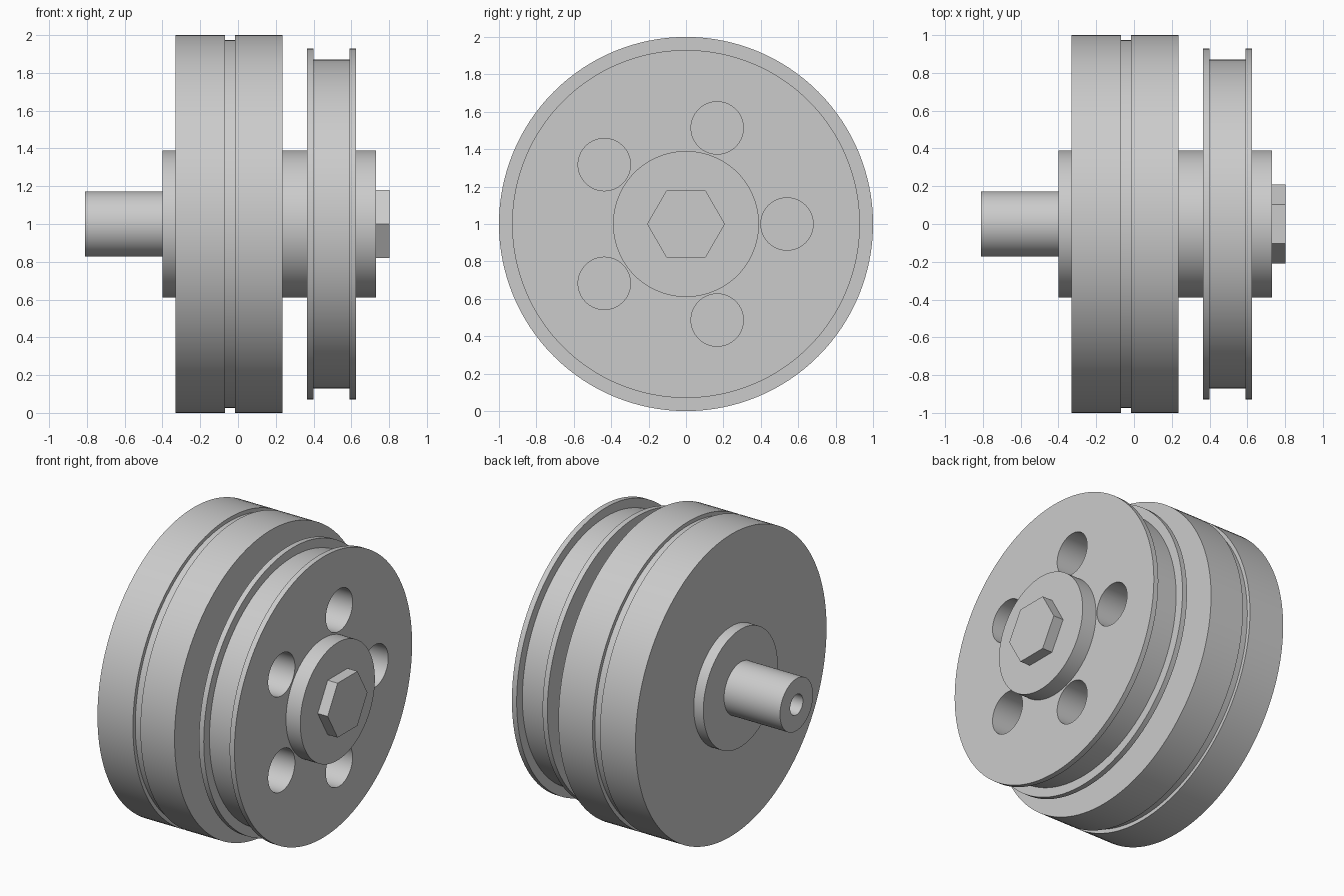
import bpy, bmesh
from math import cos, sin, tau, pi
from mathutils import Matrix

cube = bpy.data.objects.get("Cube")
if cube:
    bpy.data.objects.remove(cube, do_unlink=True)

AXIS_Z = 1.0

steel = bpy.data.materials.new("plain_grey")
steel.use_nodes = True
steel.diffuse_color = (0.6, 0.6, 0.6, 1)
steel.node_tree.nodes["Principled BSDF"].inputs["Base Color"].default_value = (0.6, 0.6, 0.6, 1)


def finish(name, bm, smooth=True):
    bmesh.ops.recalc_face_normals(bm, faces=bm.faces)
    mesh = bpy.data.meshes.new(name)
    bm.to_mesh(mesh)
    bm.free()
    mesh.materials.append(steel)
    obj = bpy.data.objects.new(name, mesh)
    bpy.context.collection.objects.link(obj)
    if smooth:
        smooth_by_angle(obj)
    return obj


def smooth_by_angle(obj):
    bpy.ops.object.select_all(action='DESELECT')
    obj.select_set(True)
    bpy.context.view_layer.objects.active = obj
    bpy.ops.object.shade_smooth_by_angle(angle=pi / 6)


def lathe(name, profile, sides=128, smooth=True):
    """Turn an (x, radius) profile about the x axis and cap its ends."""
    bm = bmesh.new()
    rings = [[bm.verts.new((x, r * cos(tau * i / sides), AXIS_Z + r * sin(tau * i / sides)))
              for i in range(sides)] for x, r in profile]
    for a, b in zip(rings, rings[1:]):
        for i in range(sides):
            j = (i + 1) % sides
            bm.faces.new((a[i], a[j], b[j], b[i]))
    bm.faces.new(rings[0])
    bm.faces.new(rings[-1])
    return finish(name, bm, smooth)


# Wide wheel with a shallow groove round its rim
lathe("main_wheel", [(-0.33, 1), (-0.07, 1), (-0.07, 0.975), (-0.015, 0.975),
                     (-0.015, 1), (0.235, 1)])

# Hub collars behind, between and in front of the wheels
lathe("rear_collar", [(-0.40, 0.39), (-0.33, 0.39)])
lathe("middle_collar", [(0.235, 0.39), (0.365, 0.39)])
lathe("front_collar", [(0.625, 0.39), (0.73, 0.39)])

# Shaft with a blind bore in its end
lathe("shaft", [(-0.40, 0.173), (-0.81, 0.173), (-0.81, 0.067), (-0.50, 0.067)])

# Hexagonal bolt head
lathe("bolt_head", [(0.73, 0.208), (0.803, 0.208)], sides=6, smooth=False)

# Grooved pulley with five through holes
pulley = lathe("pulley", [(0.365, 0.93), (0.40, 0.93), (0.40, 0.87), (0.59, 0.87),
                          (0.59, 0.93), (0.625, 0.93)], smooth=False)
bm = bmesh.new()
for k in range(5):
    a = tau * k / 5
    place = Matrix.Translation((0.495, 0.54 * cos(a), AXIS_Z + 0.54 * sin(a)))
    bmesh.ops.create_cone(bm, cap_ends=True, segments=64, radius1=0.14, radius2=0.14,
                          depth=0.5, matrix=place @ Matrix.Rotation(pi / 2, 4, 'Y'))
cutter = finish("hole_cutter", bm, smooth=False)
cutter.hide_render = True

cut = pulley.modifiers.new("holes", 'BOOLEAN')
cut.operation = 'DIFFERENCE'
cut.solver = 'EXACT'
cut.object = cutter
bpy.context.view_layer.objects.active = pulley
bpy.ops.object.modifier_apply(modifier=cut.name)
bpy.data.objects.remove(cutter, do_unlink=True)
smooth_by_angle(pulley)
